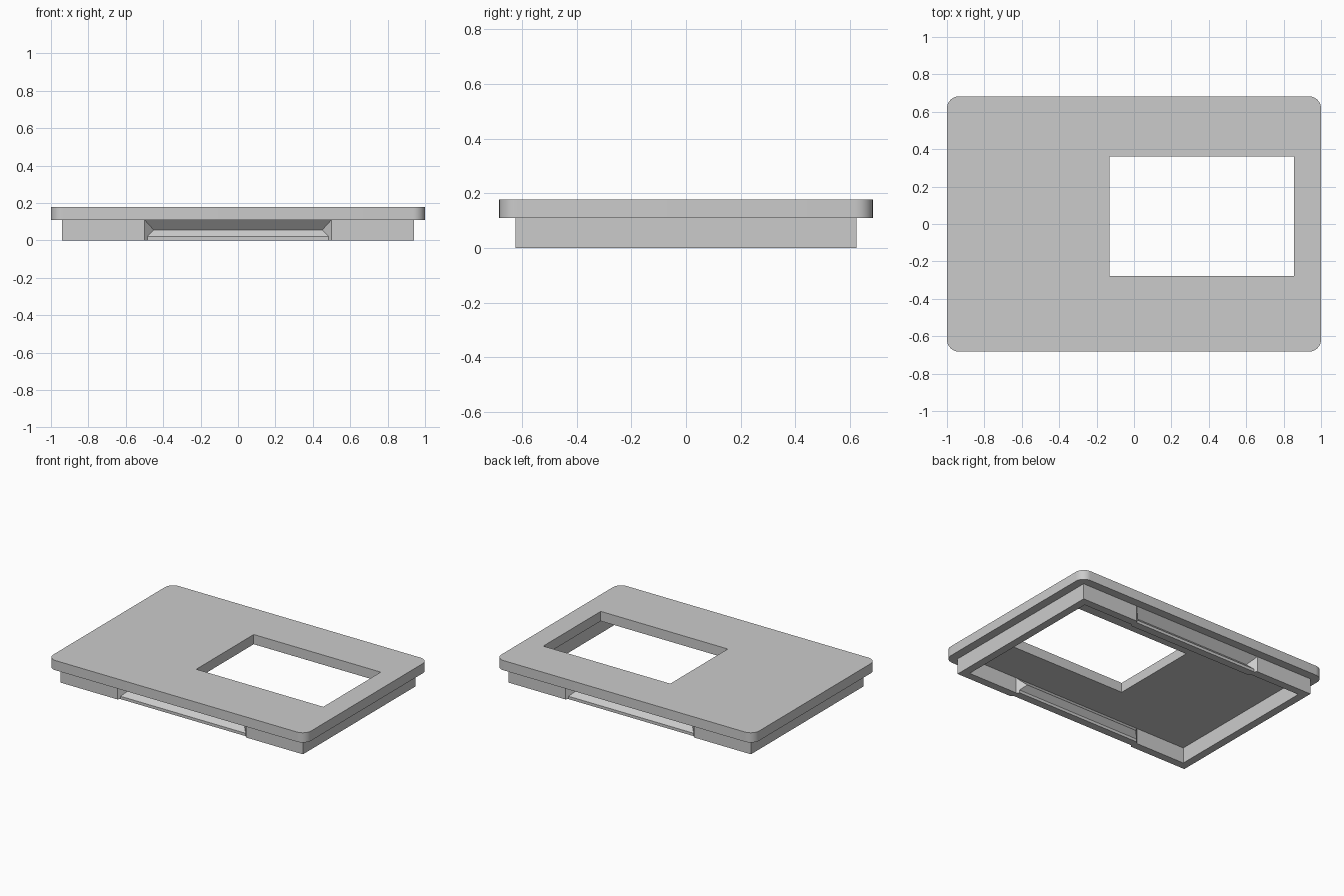
import bpy
import bmesh
from math import sin, cos, pi

if "Cube" in bpy.data.objects:
    bpy.data.objects.remove(bpy.data.objects["Cube"], do_unlink=True)

grey = bpy.data.materials.new("light grey")
grey.use_nodes = True
grey.diffuse_color = (0.6, 0.6, 0.6, 1)
grey.node_tree.nodes["Principled BSDF"].inputs["Base Color"].default_value = (0.6, 0.6, 0.6, 1)


def make_object(name, bm):
    bmesh.ops.recalc_face_normals(bm, faces=bm.faces[:])
    mesh = bpy.data.meshes.new(name)
    bm.to_mesh(mesh)
    bm.free()
    mesh.materials.append(grey)
    obj = bpy.data.objects.new(name, mesh)
    bpy.context.collection.objects.link(obj)
    return obj


def add_loop(bm, points, z):
    verts = [bm.verts.new((x, y, z)) for x, y in points]
    return [bm.edges.new((v, verts[(i + 1) % len(verts)])) for i, v in enumerate(verts)]


HALF_X, HALF_Y, RADIUS = 1.0, 0.683, 0.065
PLATE_Z, TOP_Z = 0.11, 0.178

# Cover plate: rounded rectangle with an off-centre window
outline = []
for quarter, (sx, sy) in enumerate([(1, 1), (-1, 1), (-1, -1), (1, -1)]):
    for step in range(9):
        a = (quarter + step / 8) * pi / 2
        outline.append((sx * (HALF_X - RADIUS) + RADIUS * cos(a),
                        sy * (HALF_Y - RADIUS) + RADIUS * sin(a)))
left, right, front, back = -0.13, 0.855, -0.277, 0.36
window = [(left, front), (right, front), (right, back), (left, back)]

bm = bmesh.new()
edges = add_loop(bm, outline, PLATE_Z) + add_loop(bm, window, PLATE_Z)
bmesh.ops.triangle_fill(bm, edges=edges, use_beauty=True, normal=(0, 0, 1))
extruded = bmesh.ops.extrude_face_region(bm, geom=bm.faces[:], use_keep_orig=True)
top_verts = [g for g in extruded["geom"] if isinstance(g, bmesh.types.BMVert)]
bmesh.ops.translate(bm, verts=top_verts, vec=(0, 0, TOP_Z - PLATE_Z))
plate = make_object("cover_plate", bm)

# Rim under the plate, with a V-shaped snap groove pressed into front and back
RIM_X, RIM_Y, WALL, GROOVE_X = 0.94, 0.623, 0.055, 0.5
GROOVE = [(0.0, 0.015), (0.02, 0.015), (0.055, 0.05), (PLATE_Z, 0.0)]  # height, depth

bm = bmesh.new()


def station(x, side, pressed=False, corner=False):
    """Closed-bottom wall section: outer column down, inner column up."""
    sx = 1 if x > 0 else -1
    section = []
    for inner in (False, True):
        inset = WALL if inner else 0
        column = []
        for z, depth in GROOVE:
            d = depth if pressed else 0
            px = x - sx * (d + (inset if corner else 0))
            column.append(bm.verts.new((px, side * (RIM_Y - inset - d), z)))
        section += column if inner else column[::-1]
    return section


ring = []
for side in (-1, 1):
    for sx in (side, -side):
        run = [station(sx * RIM_X, side, corner=True),
               station(sx * GROOVE_X, side),
               station(sx * GROOVE_X, side, pressed=True)]
        ring += run if sx == side else run[::-1]

for i, section in enumerate(ring):
    following = ring[(i + 1) % len(ring)]
    for k in range(len(section) - 1):
        bm.faces.new((section[k], section[k + 1], following[k + 1], following[k]))
bmesh.ops.remove_doubles(bm, verts=bm.verts[:], dist=0.0001)
make_object("snap_rim", bm)

# Smooth rounded corners, keep hard edges
bpy.ops.object.select_all(action="DESELECT")
plate.select_set(True)
bpy.context.view_layer.objects.active = plate
bpy.ops.object.shade_smooth_by_angle()
